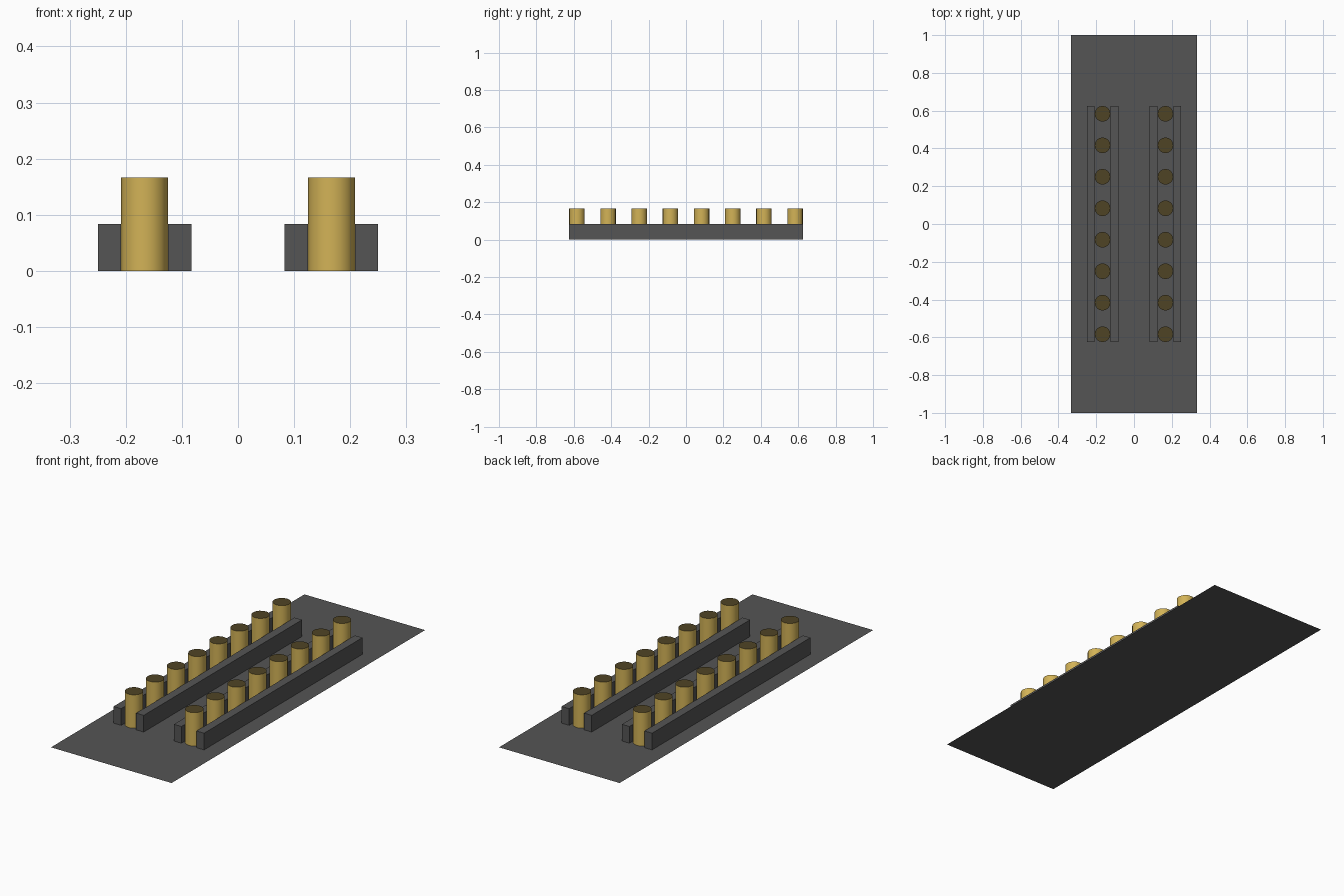
import bpy, bmesh, math
from mathutils import Matrix

if "Cube" in bpy.data.objects:
    bpy.data.objects.remove(bpy.data.objects["Cube"])


def material(name, rgb):
    m = bpy.data.materials.new(name)
    m.diffuse_color = (*rgb, 1.0)
    m.use_nodes = True
    m.node_tree.nodes["Principled BSDF"].inputs["Base Color"].default_value = m.diffuse_color
    return m


GREY = material("dark grey", (0.091, 0.091, 0.091))
GOLD = material("gold", (0.65, 0.45, 0.095))
DARK_GOLD = material("dark gold", (0.078, 0.057, 0.018))


def add_object(name, bm, *mats):
    mesh = bpy.data.meshes.new(name)
    bm.to_mesh(mesh)
    bm.free()
    for m in mats:
        mesh.materials.append(m)
    obj = bpy.data.objects.new(name, mesh)
    bpy.context.collection.objects.link(obj)
    return obj


# Flat base sheet
bm = bmesh.new()
bmesh.ops.create_grid(bm, x_segments=1, y_segments=1, size=1.0,
                      matrix=Matrix.Diagonal((1 / 3, 1, 1, 1)))
add_object("base_sheet", bm, GREY)


# Long rails, one on each side of each pin row
def rail(name, x):
    bm = bmesh.new()
    bmesh.ops.create_cube(bm, size=1.0, matrix=Matrix.Translation((x, 0, 1 / 24))
                          @ Matrix.Diagonal((1 / 24, 1.25, 1 / 12, 1)))
    add_object(name, bm, GREY)


# Round pin with darker top, open where it meets the base
def pin(name, x, y):
    bm = bmesh.new()
    bmesh.ops.create_cone(bm, cap_ends=True, segments=16, radius1=1 / 24,
                          radius2=1 / 24, depth=1 / 6,
                          matrix=Matrix.Translation((x, y, 1 / 12)))
    bm.normal_update()
    bmesh.ops.delete(bm, geom=[f for f in bm.faces if f.normal.z < -0.9],
                     context='FACES_ONLY')
    for f in bm.faces:
        top = f.normal.z > 0.9
        f.material_index = 1 if top else 0
        f.smooth = not top
    for e in bm.edges:
        if any(f.normal.z > 0.9 for f in e.link_faces):
            e.smooth = False
    add_object(name, bm, GOLD, DARK_GOLD)


for side, s in (("left", -1), ("right", 1)):
    rail(side + "_inner_rail", s * 5 / 48)
    rail(side + "_outer_rail", s * 11 / 48)
    for i in range(8):
        pin(f"{side}_pin_{i + 1}", s / 6, (i - 3.5) / 6)
